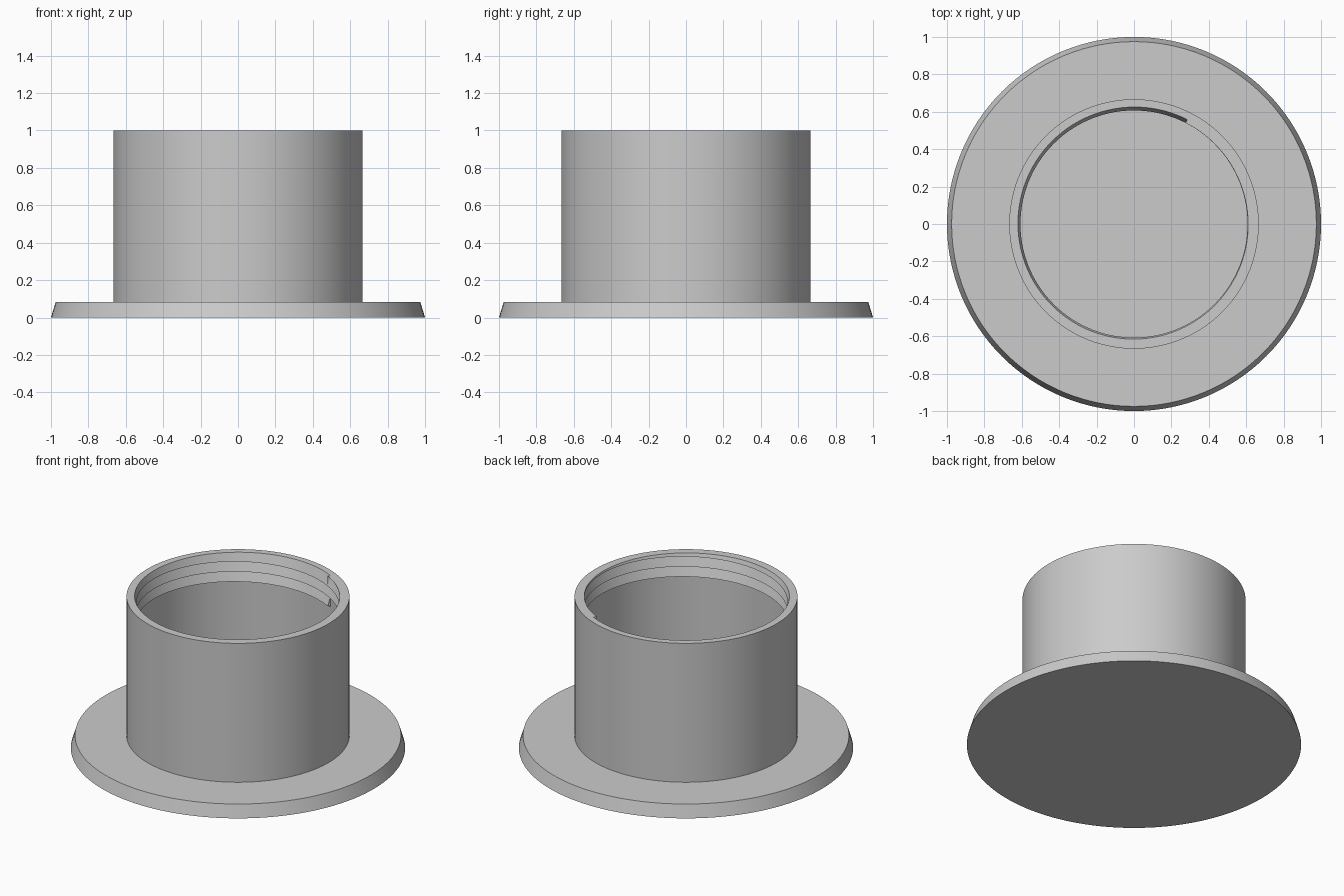
import bpy, bmesh, math

cube = bpy.data.objects.get("Cube")
if cube:
    bpy.data.objects.remove(cube, do_unlink=True)

SEGMENTS = 128
FLANGE_TOP = 0.083
OUTER, ROOT, CREST = 0.667, 0.627, 0.607
PITCH, TURNS = 0.066, 3
THREAD_START = math.radians(63)

grey = bpy.data.materials.new("plain grey")
grey.use_nodes = True
grey.diffuse_color = (0.6, 0.6, 0.6, 1)
grey.node_tree.nodes["Principled BSDF"].inputs["Base Color"].default_value = (0.6, 0.6, 0.6, 1)


def sweep(name, profile_at, start=0.0):
    """Sweep a closed (radius, z) profile, which may change with the turn, round z."""
    bm = bmesh.new()
    columns = []
    for i in range(SEGMENTS + 1):
        t = i / SEGMENTS
        a = start + t * math.tau
        columns.append([bm.verts.new((r * math.cos(a), r * math.sin(a), z))
                        for r, z in profile_at(t)])
    for left, right in zip(columns, columns[1:]):
        n = len(left)
        for j in range(n):
            k = (j + 1) % n
            bm.faces.new((left[j], right[j], right[k], left[k]))
    bmesh.ops.remove_doubles(bm, verts=bm.verts, dist=0.00005)
    # close the small ends of the thread
    bmesh.ops.holes_fill(bm, edges=[e for e in bm.edges if e.is_boundary], sides=24)
    bmesh.ops.recalc_face_normals(bm, faces=bm.faces)
    mesh = bpy.data.meshes.new(name)
    bm.to_mesh(mesh)
    bm.free()
    mesh.materials.append(grey)
    obj = bpy.data.objects.new(name, mesh)
    bpy.context.collection.objects.link(obj)
    bpy.ops.object.select_all(action='DESELECT')
    obj.select_set(True)
    bpy.context.view_layer.objects.active = obj
    bpy.ops.object.shade_smooth_by_angle(angle=math.radians(15))
    return obj


# Flange: solid disc with a tapered edge
def flange_profile(t):
    return [(0, 0), (1, 0), (0.975, FLANGE_TOP), (0, FLANGE_TOP)]


# Barrel: hollow tube with an internal helical thread below the rim
def barrel_profile(t):
    drop = PITCH * (1 - t)
    points = [(OUTER, 0.04), (OUTER, 1), (CREST + (ROOT - CREST) * (1 - t), 1)]
    for k in range(TURNS):
        z = 1 - drop - k * PITCH
        points += [(CREST, z), (ROOT, z - 0.006)]
    return points + [(ROOT, 0.04)]


sweep("flange", flange_profile)
sweep("threaded_barrel", barrel_profile, THREAD_START)
